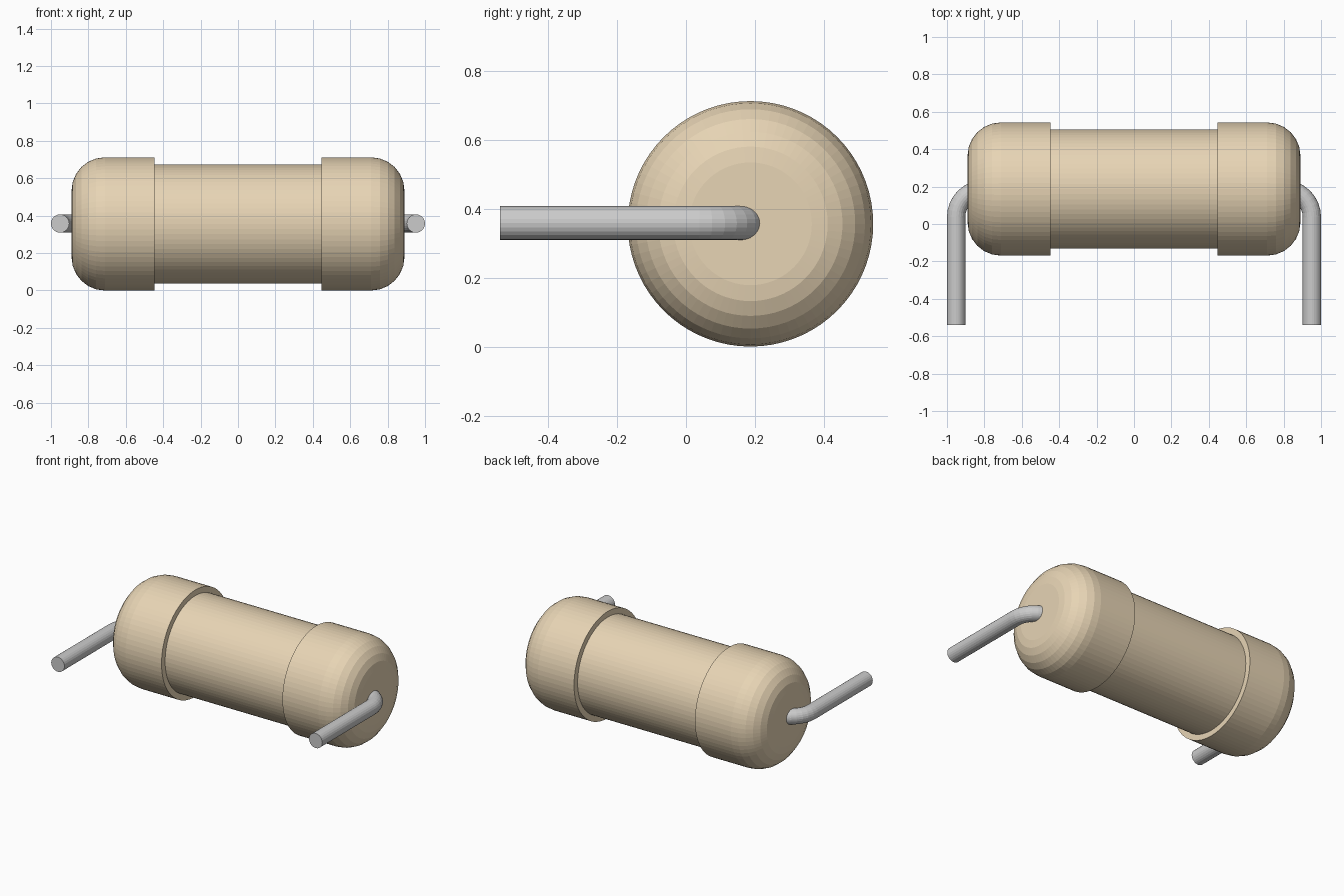
import bpy, bmesh
from math import sin, cos, pi
from mathutils import Matrix, Vector

if "Cube" in bpy.data.objects:
    bpy.data.objects.remove(bpy.data.objects["Cube"])

CY, CZ = 0.187, 0.356          # axis of the body
CAP_R, MID_R = 0.356, 0.318    # end-cap and waist radii
END_X, STEP_X = 0.89, 0.446
FILLET, SIDES = 0.178, 72
WIRE_R, WIRE_X, BEND = 0.049, 0.951, 0.15

# Resistor body: one profile (x, radius) spun around the x axis
half = [(STEP_X, MID_R), (STEP_X, CAP_R)]
for k in range(7):
    a = pi / 2 * k / 6
    half.append((END_X - FILLET + FILLET * sin(a), CAP_R - FILLET + FILLET * cos(a)))
profile = [(-x, r) for x, r in reversed(half)] + half

bm = bmesh.new()
rings = []
for x, r in profile:
    rings.append([bm.verts.new((x, CY + r * cos(2 * pi * i / SIDES), CZ + r * sin(2 * pi * i / SIDES)))
                  for i in range(SIDES)])
for a, b in zip(rings, rings[1:]):
    for i in range(SIDES):
        j = (i + 1) % SIDES
        bm.faces.new((a[i], a[j], b[j], b[i]))
bm.faces.new(rings[0])
bm.faces.new(rings[-1])
bmesh.ops.recalc_face_normals(bm, faces=bm.faces)
mesh = bpy.data.meshes.new("resistor_body")
bm.to_mesh(mesh)
bm.free()
body = bpy.data.objects.new("resistor_body", mesh)
bpy.context.collection.objects.link(body)
tan = bpy.data.materials.new("tan_coating")
tan.diffuse_color = (0.80, 0.66, 0.46, 1)
tan.use_nodes = True
tan.node_tree.nodes["Principled BSDF"].inputs["Base Color"].default_value = tan.diffuse_color
mesh.materials.append(tan)


# Bent wire lead leaving one end and turning towards the front
def lead(name, side):
    path = [(WIRE_X, -0.54)]
    for k in range(9):
        a = pi / 2 * k / 8
        path.append((WIRE_X - BEND + BEND * cos(a), CY - BEND + BEND * sin(a)))
    curve = bpy.data.curves.new(name, 'CURVE')
    curve.dimensions = '3D'
    curve.bevel_depth = WIRE_R
    curve.bevel_resolution = 10
    curve.use_fill_caps = True
    spline = curve.splines.new('POLY')
    spline.points.add(len(path) - 1)
    spline.use_smooth = False
    for p, (x, y) in zip(spline.points, path):
        p.co = (side * x, y, CZ + 0.002, 1)
    obj = bpy.data.objects.new(name, curve)
    bpy.context.collection.objects.link(obj)


lead("right_lead", 1)
lead("left_lead", -1)
